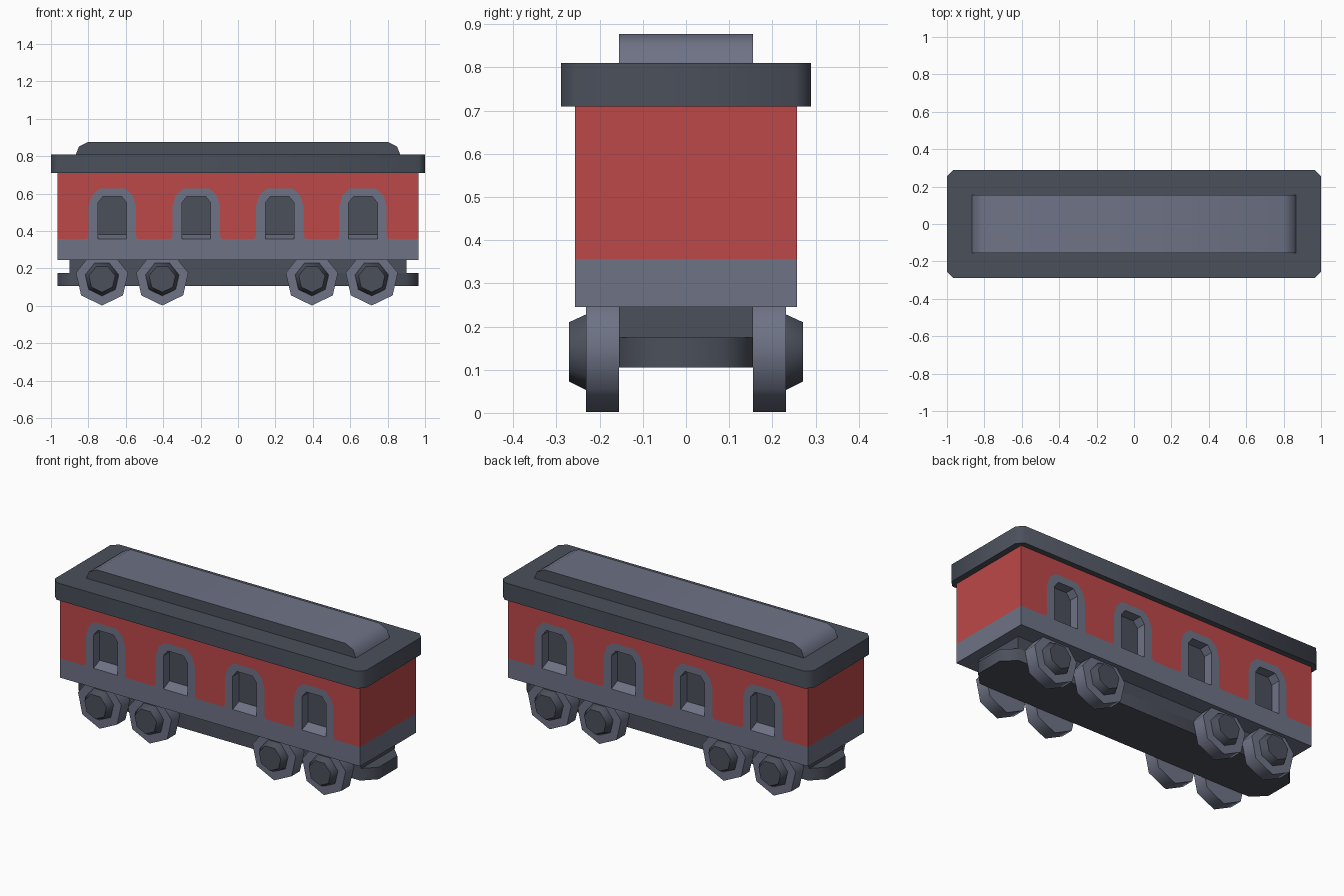
import bpy, bmesh
from math import sin, cos, pi, radians

cube = bpy.data.objects.get("Cube")
if cube:
    bpy.data.objects.remove(cube, do_unlink=True)


def material(name, rgb):
    m = bpy.data.materials.new(name)
    m.use_nodes = True
    m.diffuse_color = (*rgb, 1)
    m.node_tree.nodes["Principled BSDF"].inputs["Base Color"].default_value = (*rgb, 1)
    return m


RED = material("red paint", (0.51, 0.065, 0.065))
GREY = material("light grey", (0.155, 0.17, 0.235))
DARK = material("dark grey", (0.07, 0.08, 0.105))


def loft(name, rings, mats, smooth=True):
    """Solid through matching rings of points, with capped ends."""
    bm = bmesh.new()
    loops = [[bm.verts.new(p) for p in ring] for ring in rings]
    n = len(loops[0])
    for a, b in zip(loops, loops[1:]):
        for i in range(n):
            j = (i + 1) % n
            bm.faces.new((a[i], a[j], b[j], b[i]))
    bm.faces.new(loops[0])
    bm.faces.new(loops[-1])
    bmesh.ops.recalc_face_normals(bm, faces=bm.faces)
    mesh = bpy.data.meshes.new(name)
    bm.to_mesh(mesh)
    bm.free()
    for m in mats:
        mesh.materials.append(m)
    obj = bpy.data.objects.new(name, mesh)
    bpy.context.collection.objects.link(obj)
    if smooth:
        bpy.ops.object.select_all(action="DESELECT")
        obj.select_set(True)
        bpy.context.view_layer.objects.active = obj
        bpy.ops.object.shade_smooth_by_angle(angle=radians(60))
    return obj


def prism_y(name, profile, y0, y1, mat, smooth=False):
    """Extrude an xz profile along y."""
    return loft(name, [[(x, y, z) for x, z in profile] for y in (y0, y1)], [mat], smooth)


def slab(name, x, y, z0, z1, mat, cx=0, cy=0):
    """Box, optionally with cut vertical corners."""
    if cx:
        q = [(x, -y + cy), (x, y - cy), (x - cx, y), (-x + cx, y),
             (-x, y - cy), (-x, -y + cy), (-x + cx, -y), (x - cx, -y)]
    else:
        q = [(x, -y), (x, y), (-x, y), (-x, -y)]
    return loft(name, [[(a, b, z) for a, b in q] for z in (z0, z1)], [mat], bool(cx))


def arch(half, cx):
    """Left-to-right outline mirrored from its right half."""
    return [(cx - x, z) for x, z in half] + [(cx + x, z) for x, z in reversed(half)]


HALF_Y, SILL = 0.257, 0.357
PANE_Y = 0.2
WINDOWS = (-0.672, -0.223, 0.223, 0.668)
OUTER = [(0.138, SILL), (0.127, 0.372), (0.127, 0.53), (0.11, 0.59), (0.07, 0.627)]
INNER = [(0.077, SILL), (0.077, 0.55), (0.05, 0.585)]

# Carriage body: grey lower band, red walls notched for the window surrounds
slab("lower_body", 0.965, HALF_Y, 0.245, SILL, GREY)
wall = [(-0.965, SILL)]
for cx in WINDOWS:
    wall += arch(OUTER, cx)
wall += [(0.965, SILL), (0.965, 0.71), (-0.965, 0.71)]
prism_y("red_walls", wall, -HALF_Y, HALF_Y, RED)
slab("window_panes", 0.9, PANE_Y, SILL, 0.7, DARK)

# Window surrounds and sloping sills on both sides
for side, s in (("right", -1), ("left", 1)):
    for i, cx in enumerate(WINDOWS, 1):
        ring = arch(OUTER, cx) + arch(INNER, cx)[::-1]
        prism_y(f"window_frame_{side}_{i}", ring, s * (PANE_Y - 0.01), s * HALF_Y, GREY)
        wedge = [(s * HALF_Y, SILL), (s * PANE_Y, SILL), (s * PANE_Y, 0.382)]
        loft(f"window_sill_{side}_{i}",
             [[(cx + dx, y, z) for y, z in wedge] for dx in (-0.077, 0.077)], [GREY], False)

# Roof with cut corners, and raised clerestory with dark sides
slab("roof", 1.0, 0.289, 0.71, 0.81, DARK, 0.035, 0.035)
top = arch([(0.867, 0.81), (0.85, 0.852), (0.8, 0.877)], 0)
raised = prism_y("raised_roof", top, -0.155, 0.155, GREY, True)
raised.data.materials.append(DARK)
for f in raised.data.polygons:
    f.material_index = 1 if abs(f.normal.y) > 0.9 else 0

# Underframe and buffer plate
slab("underframe", 0.9, 0.155, 0.175, 0.25, DARK)
slab("buffer_plate", 0.965, 0.155, 0.105, 0.175, DARK, 0.07, 0.07)


def heptagon(cx, y, r):
    return [(cx + r * sin(2 * pi * k / 7), y, 0.145 - r * cos(2 * pi * k / 7)) for k in range(7)]


# Seven-sided wheels with tapered hubs
for side, s in (("right", -1), ("left", 1)):
    for i, cx in enumerate((-0.727, -0.405, 0.395, 0.715), 1):
        loft(f"wheel_{side}_{i}",
             [heptagon(cx, s * y, 0.143) for y in (0.155, 0.232)], [GREY])
        loft(f"hub_{side}_{i}",
             [heptagon(cx, s * y, r) for y, r in ((0.225, 0.092), (0.232, 0.092), (0.271, 0.072))],
             [DARK])
